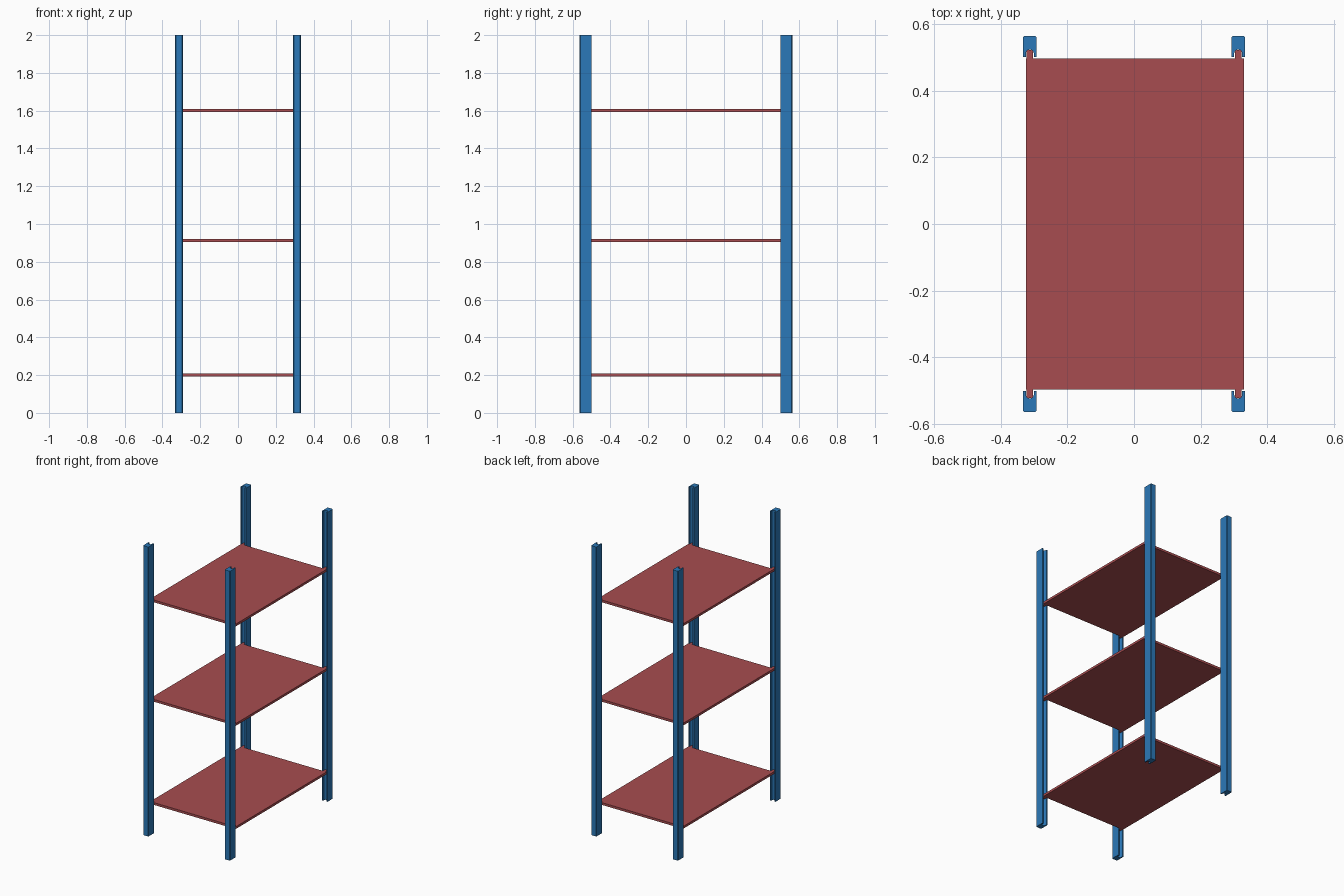
import bpy, bmesh, math

if "Cube" in bpy.data.objects:
    bpy.data.objects.remove(bpy.data.objects["Cube"])


def material(name, rgb):
    m = bpy.data.materials.new(name)
    m.diffuse_color = (*rgb, 1.0)
    m.use_nodes = True
    m.node_tree.nodes["Principled BSDF"].inputs["Base Color"].default_value = m.diffuse_color
    return m


BLUE = material("post blue", (0.024, 0.19, 0.48))
RED = material("shelf red", (0.39, 0.073, 0.08))


def prism(name, outline, z0, z1, mat):
    """Extrude a flat outline from z0 to z1."""
    bm = bmesh.new()
    face = bm.faces.new([bm.verts.new((x, y, z0)) for x, y in outline])
    res = bmesh.ops.extrude_face_region(bm, geom=[face])
    top = [v for v in res["geom"] if isinstance(v, bmesh.types.BMVert)]
    bmesh.ops.translate(bm, verts=top, vec=(0, 0, z1 - z0))
    bmesh.ops.recalc_face_normals(bm, faces=bm.faces)
    me = bpy.data.meshes.new(name)
    bm.to_mesh(me)
    bm.free()
    me.materials.append(mat)
    ob = bpy.data.objects.new(name, me)
    bpy.context.collection.objects.link(ob)
    return ob


POST_X, POST_Y = 0.312, 0.501      # post centre line and inner edge
HALF, DEPTH, C = 0.0205, 0.062, 0.004

# Post cross-section: block with softened outer corners and a rounded slot
slot_r = 0.012
post = [(-slot_r, 0), (-HALF, 0), (-HALF, DEPTH - C), (-HALF + C, DEPTH),
        (HALF - C, DEPTH), (HALF, DEPTH - C), (HALF, 0), (slot_r, 0)]
for i in range(7):
    a = math.pi * i / 6
    post.append((slot_r * math.cos(a), 0.010 + slot_r * math.sin(a)))

# Four uprights, slots facing inwards
for sx, side in ((-1, "left"), (1, "right")):
    for sy, end in ((-1, "front"), (1, "back")):
        outline = [(sx * POST_X + x, sy * (POST_Y + y)) for x, y in post]
        prism(f"{end}_{side}_post", outline, 0.0, 2.0, BLUE)

# Shelf outline with a tab at each corner that slides into the post slot
X0, X1, Y, TAB_Y, TW = -0.324, 0.329, 0.496, 0.521, 0.0095
tabs = [(-POST_X - TW, Y), (-POST_X - TW, TAB_Y),
        (-POST_X + TW, TAB_Y), (-POST_X + TW, Y),
        (POST_X - TW, Y), (POST_X - TW, TAB_Y),
        (POST_X + TW, TAB_Y), (POST_X + TW, Y)]
back = [(X0, Y)] + tabs + [(X1, Y)]
front = [(x, -y) for x, y in reversed(back)]
for name, z in (("lower", 0.2), ("middle", 0.913), ("upper", 1.6)):
    prism(f"{name}_shelf", back + front, z - 0.008, z + 0.008, RED)
